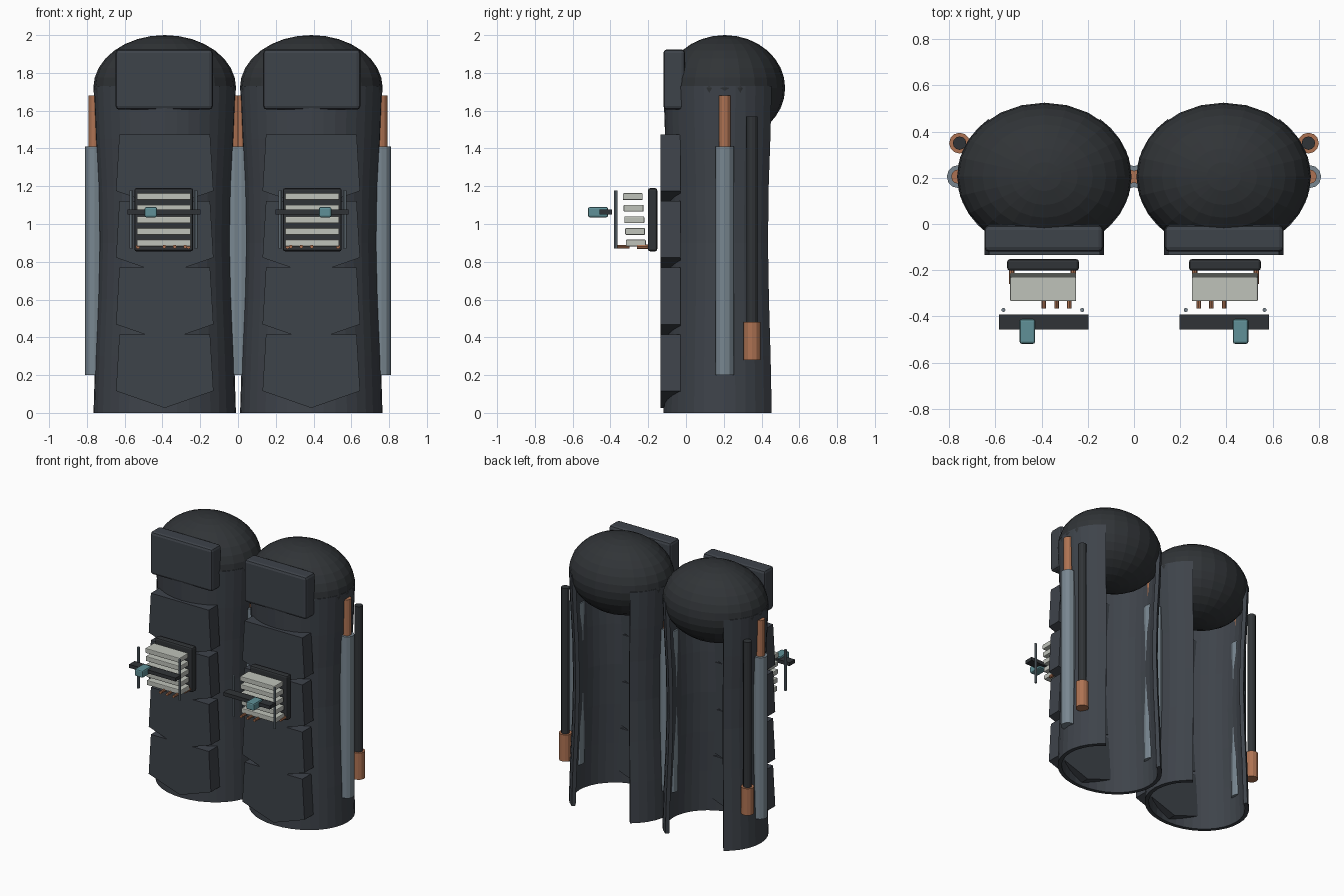
import bpy, bmesh, math
from mathutils import Matrix, Vector

if "Cube" in bpy.data.objects:
    bpy.data.objects.remove(bpy.data.objects["Cube"])


def material(name, rgb):
    m = bpy.data.materials.new(name)
    m.diffuse_color = (*rgb, 1)
    m.use_nodes = True
    m.node_tree.nodes["Principled BSDF"].inputs["Base Color"].default_value = m.diffuse_color
    return m


ARMOUR = material("gunmetal", (0.048, 0.056, 0.068))
DARK = material("dark metal", (0.030, 0.034, 0.038))
STEEL = material("blue grey steel", (0.19, 0.24, 0.28))
COPPER = material("copper", (0.42, 0.17, 0.085))
PALE = material("pale grey", (0.52, 0.54, 0.49))
TEAL = material("teal", (0.115, 0.28, 0.31))

CX, CY = 0.388, 0.205     # leg axis


def finish(name, bm, mat):
    bmesh.ops.recalc_face_normals(bm, faces=bm.faces)
    me = bpy.data.meshes.new(name)
    bm.to_mesh(me)
    bm.free()
    me.materials.append(mat)
    ob = bpy.data.objects.new(name, me)
    bpy.context.collection.objects.link(ob)
    return ob


def box(name, x, y, z, mat, bevel=0):
    """Box from (low, high) pairs."""
    bm = bmesh.new()
    bmesh.ops.create_cube(bm, size=1)
    for v in bm.verts:
        v.co = Vector([(a + b) / 2 + c * abs(b - a) for c, (a, b) in zip(v.co, (x, y, z))])
    ob = finish(name, bm, mat)
    if bevel:
        b = ob.modifiers.new("Bevel", 'BEVEL')
        b.width, b.segments = bevel, 2
    return ob


def rod(name, start, end, r, mat, sides=12):
    a, b = Vector(start), Vector(end)
    bm = bmesh.new()
    rot = (b - a).to_track_quat('Z', 'Y').to_matrix().to_4x4()
    bmesh.ops.create_cone(bm, cap_ends=True, segments=sides, radius1=r, radius2=r,
                          depth=(b - a).length, matrix=Matrix.Translation((a + b) / 2) @ rot)
    return finish(name, bm, mat)


def shell(name, cx):
    """Waisted elliptical wall, open at the back."""
    bm = bmesh.new()
    rings = []
    for z, k in ((0, 1), (0.3, 0.975), (0.6, 0.94), (0.9, 0.92), (1.2, 0.935), (1.45, 0.97), (1.73, 1)):
        ring = []
        for i in range(29):
            a = math.radians(130 + 10 * i)
            ring.append(bm.verts.new((cx + 0.377 * k * math.cos(a), CY + 0.325 * k * math.sin(a), z)))
        rings.append(ring)
    for lo, hi in zip(rings, rings[1:]):
        for i in range(28):
            bm.faces.new((lo[i], lo[i + 1], hi[i + 1], hi[i]))
    ob = finish(name, bm, ARMOUR)
    # make sure the wall faces outward before thickening inward
    p = ob.data.polygons[0]
    if p.normal.dot(p.center - Vector((cx, CY, p.center.z))) < 0:
        ob.data.flip_normals()
    s = ob.modifiers.new("Wall", 'SOLIDIFY')
    s.thickness, s.offset = 0.028, -1


def dome(name, cx):
    bm = bmesh.new()
    bmesh.ops.create_uvsphere(bm, u_segments=24, v_segments=16, radius=1)
    for v in bm.verts:
        v.co = (cx + v.co.x * 0.378, CY + v.co.y * 0.32, 1.72 + v.co.z * 0.28)
    finish(name, bm, DARK)


def shin_plate(name, cx, top):
    """Plate flaring downward to a shallow V."""
    outline = ((-0.24, 0), (0.24, 0), (0.258, -0.3), (0, -0.39), (-0.258, -0.3))
    bm = bmesh.new()
    face = bm.faces.new([bm.verts.new((cx + x, -0.135, top + z)) for x, z in outline])
    ext = bmesh.ops.extrude_face_region(bm, geom=[face])
    new = [g for g in ext["geom"] if isinstance(g, bmesh.types.BMVert)]
    bmesh.ops.translate(bm, vec=(0, 0.105, 0), verts=new)
    # the source face stays in place as the front of the plate
    if not any(abs(f.calc_center_median().y + 0.135) < 1e-4 for f in bm.faces):
        bm.faces.new([v for v in bm.verts if abs(v.co.y + 0.135) < 1e-4])
    finish(name, bm, ARMOUR)


for side, s in (("left", -1), ("right", 1)):
    def n(part):
        return f"{side}_{part}"

    def sx(a, b):
        return tuple(sorted((s * a, s * b)))

    cx = s * CX
    # leg body
    shell(n("leg_shell"), cx)
    dome(n("hip_dome"), cx)
    box(n("hip_block"), sx(0.133, 0.648), (-0.12, -0.005), (1.605, 1.925), ARMOUR, 0.02)
    for i in range(4):
        shin_plate(n(f"front_plate_{i + 1}"), cx, 1.475 - 0.353 * i)

    # pistons on both sides of the leg
    for where, x in (("outer", 0.76), ("inner", 0.018)):
        rod(n(where + "_piston"), (s * x, CY, 0.2), (s * x, CY, 1.41), 0.05, STEEL)
        rod(n(where + "_piston_rod"), (s * x, CY, 1.38), (s * x, CY, 1.68), 0.031, COPPER)

    # rear tube with copper nozzle
    rod(n("rear_tube"), (s * 0.755, 0.35, 0.46), (s * 0.755, 0.35, 1.57), 0.029, DARK)
    rod(n("rear_nozzle"), (s * 0.755, 0.35, 0.28), (s * 0.755, 0.35, 0.48), 0.045, COPPER)

    # front gadget: backing plate, slats, guide rods, bar and slider
    box(n("gadget_backplate"), sx(0.238, 0.549), (-0.202, -0.152), (0.855, 1.19), DARK, 0.012)
    for i in range(5):
        y = -0.334 + 0.004 * i
        z = 1.145 - 0.0615 * i
        box(n(f"slat_{i + 1}"), sx(0.25, 0.536), (y, y + 0.105), (z - 0.018, z + 0.018), PALE, 0.005)
    for i, x in enumerate((0.28, 0.335, 0.39)):
        rod(n(f"contact_pin_{i + 1}"), (s * x, -0.365, 0.88), (s * x, -0.30, 0.88), 0.01, COPPER, 8)
    for i, x in enumerate((0.262, 0.53)):
        rod(n(f"contact_strip_{i + 1}"), (s * x, -0.26, 0.88), (s * x, -0.195, 0.88), 0.012, COPPER, 8)
    for i, x in enumerate((0.224, 0.565)):
        rod(n(f"guide_rod_{i + 1}"), (s * x, -0.372, 0.87), (s * x, -0.372, 1.178), 0.009, STEEL, 8)
    box(n("cross_bar"), sx(0.198, 0.584), (-0.457, -0.392), (1.05, 1.076), DARK)
    box(n("slider"), sx(0.428, 0.495), (-0.519, -0.412), (1.035, 1.09), TEAL, 0.01)
